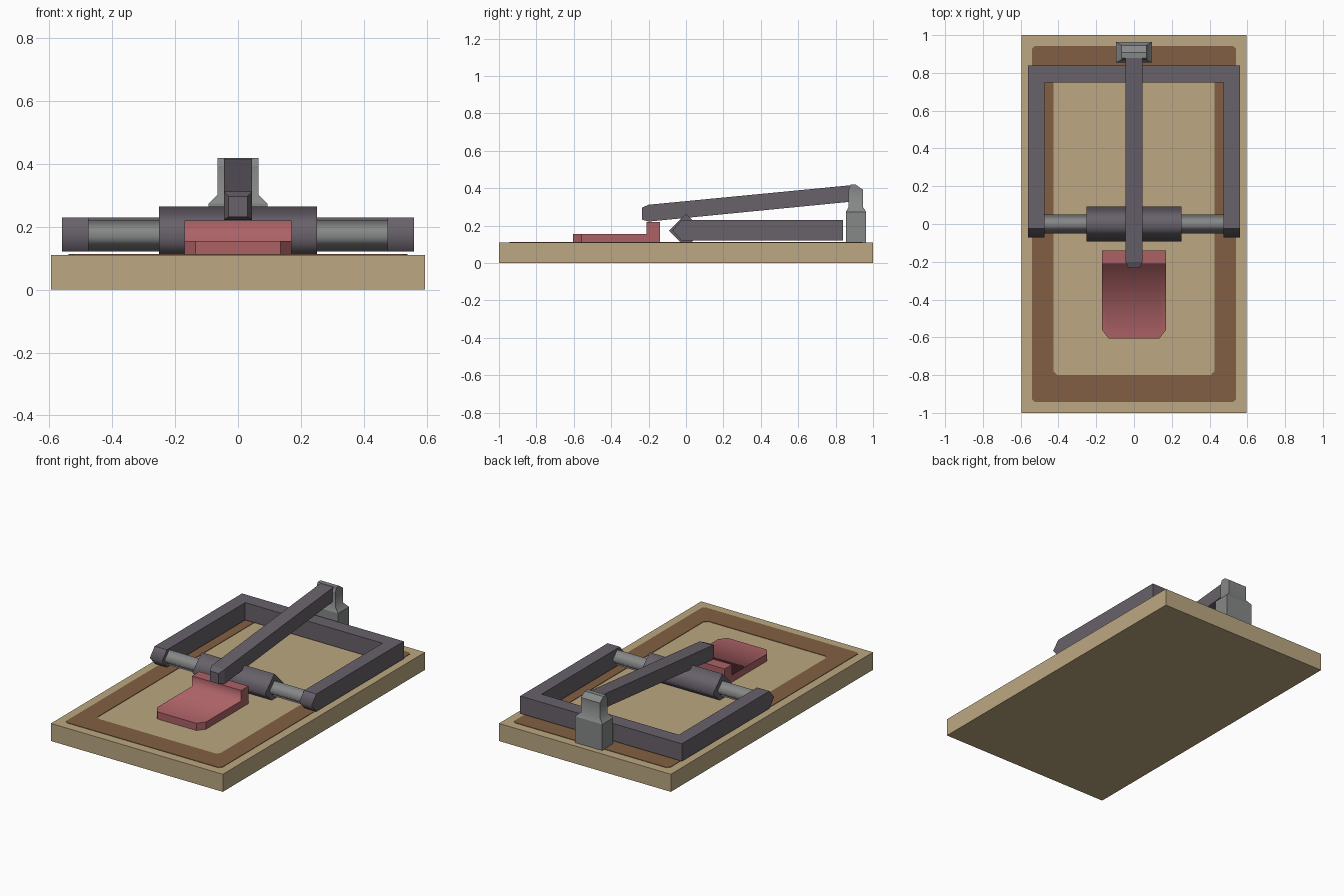
import bpy, bmesh

if "Cube" in bpy.data.objects:
    bpy.data.objects.remove(bpy.data.objects["Cube"])

def material(name, rgb):
    m = bpy.data.materials.new(name)
    lin = [(c / 255 / 12.92) if c < 10 else ((c / 255 + 0.055) / 1.055) ** 2.4 for c in rgb]
    m.diffuse_color = (*lin, 1)
    m.use_nodes = True
    m.node_tree.nodes["Principled BSDF"].inputs["Base Color"].default_value = m.diffuse_color
    return m

WOOD = material("pale wood", (188, 167, 129))
BROWN = material("brown paint", (130, 95, 66))
DARK = material("dark metal", (104, 97, 106))
GREY = material("grey metal", (134, 135, 135))
RED = material("red trigger", (172, 98, 102))

def loft(name, rings, mat, caps=True, soft=None):
    """Skin rings of equal point count; edges are sharp unless soft(a, b) is true."""
    bm = bmesh.new()
    vs = [[bm.verts.new(p) for p in r] for r in rings]
    n = len(rings[0])
    for a, b in zip(vs, vs[1:]):
        for i in range(n):
            j = (i + 1) % n
            bm.faces.new((a[i], a[j], b[j], b[i]))
    if caps:
        bm.faces.new(vs[0])
        bm.faces.new(vs[-1])
    bmesh.ops.recalc_face_normals(bm, faces=bm.faces[:])
    for f in bm.faces:
        f.smooth = soft is not None
    for e in bm.edges:
        e.smooth = bool(soft and soft(e.verts[0].co, e.verts[1].co))
    me = bpy.data.meshes.new(name)
    bm.to_mesh(me)
    bm.free()
    me.materials.append(mat)
    ob = bpy.data.objects.new(name, me)
    bpy.context.collection.objects.link(ob)
    return ob

def rect(x, y0, y1, z):
    return [(-x, y0, z), (x, y0, z), (x, y1, z), (-x, y1, z)]

def cut_rect(x, y, c, z):
    return [(-x + c, -y, z), (x - c, -y, z), (x, -y + c, z), (x, y - c, z),
            (x - c, y, z), (-x + c, y, z), (-x, y - c, z), (-x, -y + c, z)]

# wooden base and painted border band
loft("base", [rect(0.595, -1, 1, 0), rect(0.595, -1, 1, 0.11)], WOOD)
loft("painted_border", [cut_rect(0.54, 0.943, 0.015, 0.109), cut_rect(0.54, 0.943, 0.015, 0.113),
                        cut_rect(0.425, 0.80, 0.02, 0.113), cut_rect(0.425, 0.80, 0.02, 0.109)],
     BROWN, caps=False)

# U-shaped striking frame with pointed arm ends
def u_ring(tip, z):
    return [(-0.56, tip, z), (-0.475, tip, z), (-0.475, 0.75, z), (0.475, 0.75, z),
            (0.475, tip, z), (0.56, tip, z), (0.56, 0.84, z), (-0.56, 0.84, z)]
loft("striking_frame", [u_ring(-0.025, 0.121), u_ring(-0.072, 0.175), u_ring(-0.025, 0.23)], DARK,
     soft=lambda a, b: a.y < -0.07 and b.y < -0.07)

# four-sided spring and axle
def diamond_bar(name, x0, x1, r, mat):
    rings = [[(x, r, 0.173), (x, 0, 0.173 + r), (x, -r, 0.173), (x, 0, 0.173 - r)] for x in (x0, x1)]
    loft(name, rings, mat, soft=lambda a, b: abs(a.x - b.x) > 0.01)
diamond_bar("spring_coil", -0.252, 0.252, 0.092, DARK)
diamond_bar("axle", -0.48, 0.48, 0.049, GREY)

# trigger plate with raised lip and clipped front corners
def trigger_ring(x, front):
    return [(x, y, z) for y, z in ((front, 0.11), (-0.14, 0.11), (-0.14, 0.22),
                                   (-0.212, 0.22), (-0.212, 0.155), (front, 0.155))]
loft("trigger_plate", [trigger_ring(-0.17, -0.56), trigger_ring(-0.135, -0.605),
                       trigger_ring(0.135, -0.605), trigger_ring(0.17, -0.56)], RED,
     soft=lambda a, b: all(abs(v.y + 0.212) < 0.01 and abs(v.z - 0.155) < 0.01 for v in (a, b)))

# sloping locking bar: half width, bottom (y, z), top (y, z)
loft("locking_bar", [[(-x, *lo), (x, *lo), (x, *hi), (-x, *hi)] for x, lo, hi in (
    (0.03, (-0.234, 0.232), (-0.234, 0.297)),
    (0.045, (-0.20, 0.222), (-0.20, 0.312)),
    (0.045, (0.90, 0.33), (0.90, 0.418)))], DARK)

# rear catch: block, flared neck and sloping top
loft("rear_catch", [rect(0.094, 0.855, 0.963, 0.11), rect(0.094, 0.855, 0.963, 0.274),
                    rect(0.065, 0.87, 0.945, 0.302), rect(0.065, 0.87, 0.945, 0.393),
                    rect(0.065, 0.88, 0.908, 0.419)], GREY,
     soft=lambda a, b: abs(a.z - 0.302) < 0.01 and abs(b.z - 0.302) < 0.01)
